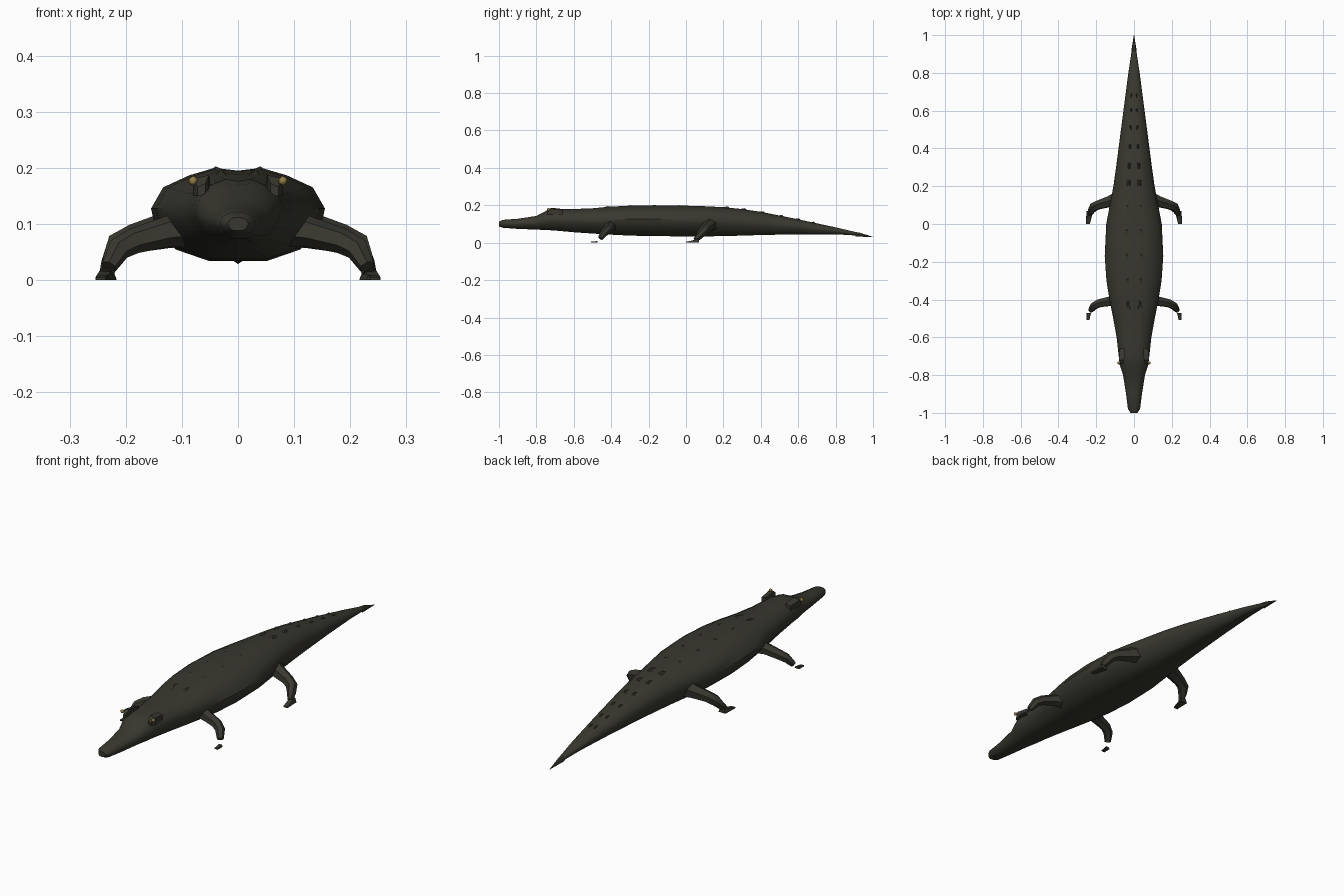
import bpy, bmesh, math
from mathutils import Vector

if "Cube" in bpy.data.objects:
    bpy.data.objects.remove(bpy.data.objects["Cube"])


def material(name, color):
    m = bpy.data.materials.new(name)
    m.diffuse_color = (*color, 1)
    m.use_nodes = True
    m.node_tree.nodes["Principled BSDF"].inputs["Base Color"].default_value = m.diffuse_color
    return m


HIDE = material("dark olive hide", (0.04, 0.039, 0.029))
AMBER = material("amber", (0.30, 0.21, 0.06))


def finish(name, bm, mat, angle=40):
    bmesh.ops.recalc_face_normals(bm, faces=bm.faces)
    me = bpy.data.meshes.new(name)
    bm.to_mesh(me)
    bm.free()
    me.materials.append(mat)
    ob = bpy.data.objects.new(name, me)
    bpy.context.collection.objects.link(ob)
    bpy.ops.object.select_all(action='DESELECT')
    ob.select_set(True)
    bpy.context.view_layer.objects.active = ob
    bpy.ops.object.shade_smooth_by_angle(angle=math.radians(angle))
    return ob


def loft(name, rings, mat, angle=40):
    bm = bmesh.new()
    loops = [[bm.verts.new(p) for p in ring] for ring in rings]
    n = len(loops[0])
    for a, b in zip(loops, loops[1:]):
        for i in range(n):
            j = (i + 1) % n
            bm.faces.new((a[i], a[j], b[j], b[i]))
    bm.faces.new(loops[0])
    bm.faces.new(loops[-1])
    return finish(name, bm, mat, angle)


# Body: y, half width, bottom, top
STATIONS = [
    (-1.0, .018, .088, .112), (-.98, .032, .08, .122), (-.9, .042, .074, .128),
    (-.8, .058, .07, .143), (-.745, .076, .068, .172), (-.70, .081, .065, .18),
    (-.6, .092, .056, .18), (-.5, .11, .049, .184), (-.4, .13, .043, .193),
    (-.3, .146, .038, .198), (-.17, .155, .035, .2), (0, .147, .034, .198),
    (.1, .128, .034, .195), (.2, .109, .035, .19), (.3, .095, .038, .18),
    (.4, .082, .041, .165), (.6, .056, .045, .125), (.8, .03, .045, .082),
    (.92, .012, .038, .054)]
# Right half of the cross-section, width and height fractions
HALF = [(.35, 0), (.72, .12), (.96, .4), (1, .56), (.86, .79), (.56, .92), (.27, 1)]
SECTION = [(0, 0)] + HALF + [(0, .97)] + [(-x, t) for x, t in reversed(HALF)]
loft("body", [[(x * w, y, lo + t * (hi - lo)) for x, t in SECTION]
              for y, w, lo, hi in STATIONS], HIDE)

# Tail tip
loft("tail_tip", [[(r * math.cos(k * math.pi / 3), y, z + r * math.sin(k * math.pi / 3))
                   for k in range(6)]
                  for y, r, z in [(.905, .014, .045), (.93, .012, .043), (1, .001, .03)]], HIDE)


def limb(name, path, s):
    """Six-sided tube through (x, y, z, radius) points, mirrored by s."""
    pts = [Vector((s * x, y, z)) for x, y, z, r in path]
    rings = []
    for i, p in enumerate(pts):
        d = (pts[min(i + 1, len(pts) - 1)] - pts[max(i - 1, 0)]).normalized()
        u = d.cross(Vector((0, .6, .8))).normalized()
        v = d.cross(u)
        r = path[i][3]
        rings.append([p + r * (math.cos(k * math.pi / 3) * u + math.sin(k * math.pi / 3) * v)
                      for k in range(6)])
    loft(name, rings, HIDE, 50)


def foot(name, x, y0, y1, w0, w1, h, splay, s):
    """Low wedge, tall at the heel y0 and thin at the toes y1."""
    loft(name, [[(s * (x - w0), y0, 0), (s * (x + w0), y0, 0),
                 (s * (x + w0 * .6), y0, h), (s * (x - w0 * .6), y0, h)],
                [(s * (x + splay - w1), y1, 0), (s * (x + splay + w1), y1, 0),
                 (s * (x + splay + w1), y1, .005), (s * (x + splay - w1), y1, .005)]],
         HIDE, 20)


FRONT_LEG = [(.08, -.395, .095, .036), (.13, -.41, .085, .027), (.185, -.42, .07, .023),
             (.213, -.435, .055, .021), (.23, -.458, .024, .014)]
REAR_LEG = [(.07, .135, .105, .046), (.13, .118, .088, .032), (.185, .102, .074, .026),
            (.213, .09, .06, .025), (.226, .07, .034, .019), (.234, .05, .014, .013)]

for s, side in ((1, "right"), (-1, "left")):
    limb("front_leg_" + side, FRONT_LEG, s)
    limb("rear_leg_" + side, REAR_LEG, s)
    foot("front_foot_" + side, .24, -.472, -.508, .012, .008, .009, .004, s)
    foot("rear_foot_" + side, .234, .07, 0, .018, .01, .02, .01, s)

    # Eyes and the brow ridges behind them
    bm = bmesh.new()
    bmesh.ops.create_icosphere(bm, subdivisions=1, radius=.009)
    bmesh.ops.translate(bm, verts=bm.verts, vec=(s * .08, -.735, .177))
    finish("eye_" + side, bm, AMBER, 60)
    loft("brow_" + side, [[(s * x0, y, .15), (s * x1, y, .15), (s * x1, y, z - .006), (s * x0, y, z)]
                          for y, x0, x1, z in [(-.74, .058, .072, .172), (-.72, .052, .08, .187),
                                               (-.66, .05, .075, .18)]], HIDE, 30)


def top_at(y):
    for a, b in zip(STATIONS, STATIONS[1:]):
        if a[0] <= y <= b[0]:
            f = (y - a[0]) / (b[0] - a[0])
            return a[1] + f * (b[1] - a[1]), a[3] + f * (b[3] - a[3])


# Low scutes in two rows along the back and tail
for i, y in enumerate([-.45, -.33, -.2, -.07, .06, .19, .28, .38, .48, .57, .65]):
    rise = .003 if y < .15 else .009
    w, z = top_at(y)
    w2, z2 = top_at(y + .05)
    for s in (1, -1):
        xi, xo = w * .1, w * .4
        bm = bmesh.new()
        base = [bm.verts.new(p) for p in [(s * xi, y - .03, z - .008), (s * xo, y - .03, z - .012),
                                          (s * xo, y + .05, z2 - .012), (s * xi, y + .05, z2 - .008)]]
        peak = bm.verts.new((s * w * .26, y + .035, z2 + rise))
        bm.faces.new(base)
        for k in range(4):
            bm.faces.new((base[k], base[(k + 1) % 4], peak))
        finish(f"scute_{i}_{'right' if s > 0 else 'left'}", bm, HIDE, 20)
